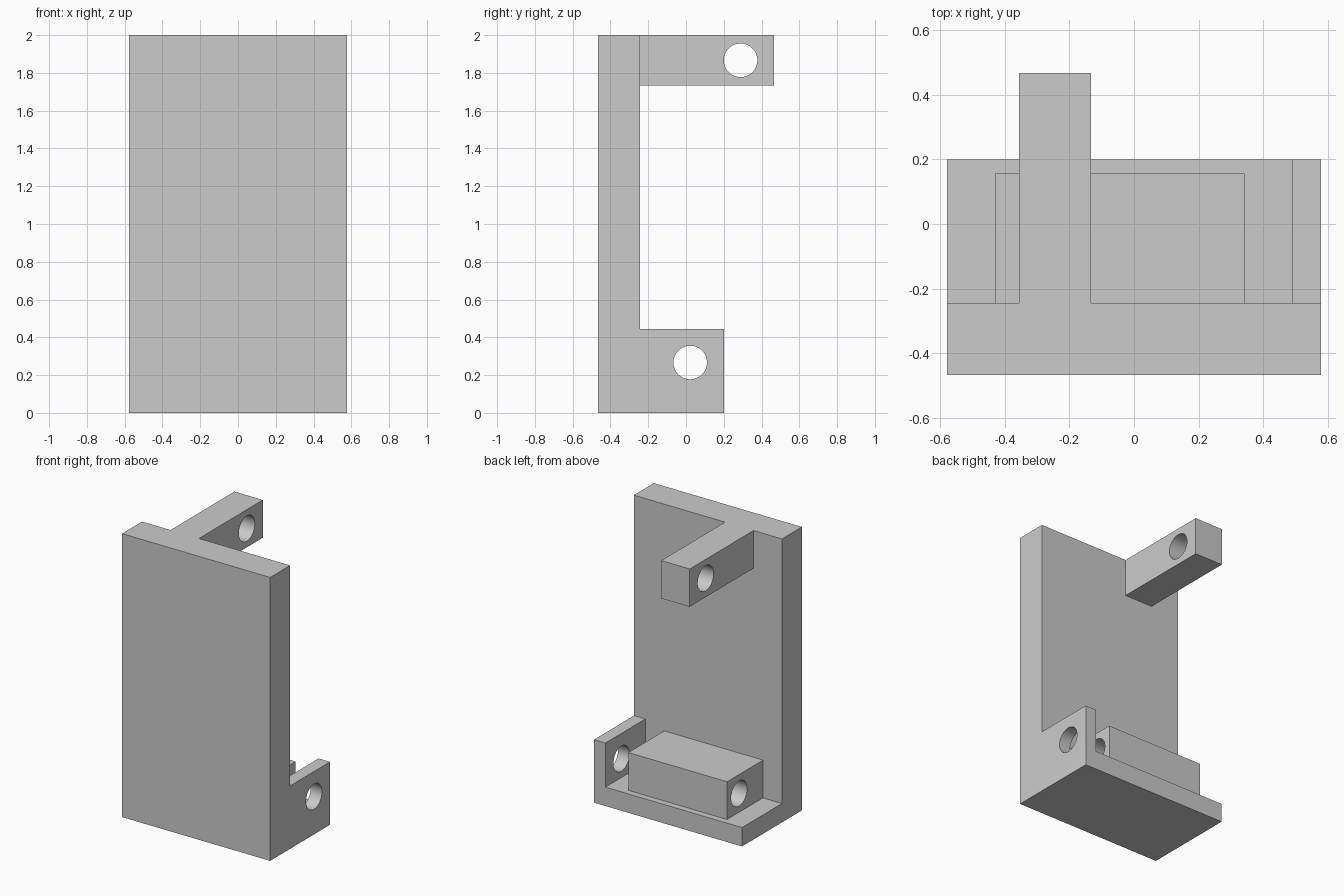
import bpy
from math import radians

if "Cube" in bpy.data.objects:
    bpy.data.objects.remove(bpy.data.objects["Cube"])

U = 2 / 45                        # design module
LEFT, FRONT = -13 * U, -10.5 * U  # corner that part positions are measured from

grey = bpy.data.materials.new("light_grey")
grey.use_nodes = True
grey.diffuse_color = (0.6, 0.6, 0.6, 1)
grey.node_tree.nodes["Principled BSDF"].inputs["Base Color"].default_value = (0.6, 0.6, 0.6, 1)


def box(name, x, y, z):
    """Box from (low, high) spans in modules, measured from the corner."""
    spans = (x, y, z)
    origin = (LEFT, FRONT, 0)
    centre = [o + U * sum(s) / 2 for o, s in zip(origin, spans)]
    bpy.ops.mesh.primitive_cube_add(size=1, location=centre)
    ob = bpy.context.object
    ob.name = name
    ob.scale = [U * (s[1] - s[0]) for s in spans]
    bpy.ops.object.transform_apply(location=True, rotation=False, scale=True)
    ob.data.materials.append(grey)
    return ob


def bore(name, y, z):
    """Cutter for a cross hole running along x."""
    bpy.ops.mesh.primitive_cylinder_add(
        vertices=64, radius=2 * U, depth=40 * U,
        location=(0, FRONT + y * U, z * U), rotation=(0, radians(90), 0))
    ob = bpy.context.object
    ob.name = name
    ob.hide_render = True
    return ob


def combine(target, other, operation):
    mod = target.modifiers.new(other.name, "BOOLEAN")
    mod.object = other
    mod.operation = operation
    mod.solver = "EXACT"
    bpy.context.view_layer.objects.active = target
    bpy.ops.object.modifier_apply(modifier=mod.name)
    bpy.data.objects.remove(other)


# Back plate with everything fused to it
bracket = box("bracket", (0, 26), (0, 5), (0, 45))
parts = [
    box("base_floor", (0, 26), (4, 15), (0, 3)),
    box("side_tab", (24, 26), (4, 15), (0, 10)),
    box("hinge_block", (3.33, 20.67), (4, 14), (2, 9)),
    box("upper_arm", (5, 10), (4, 21), (39, 45)),
]
for part in parts:
    combine(bracket, part, "UNION")

# Pin holes through the lower hinge and the upper arm
for cutter in (bore("lower_pin_hole", 11, 6), bore("upper_pin_hole", 17, 42)):
    combine(bracket, cutter, "DIFFERENCE")

# Round bores shade smoothly, box edges stay sharp
bpy.ops.object.select_all(action="DESELECT")
bracket.select_set(True)
bpy.context.view_layer.objects.active = bracket
bpy.ops.object.shade_smooth_by_angle(angle=radians(30))
